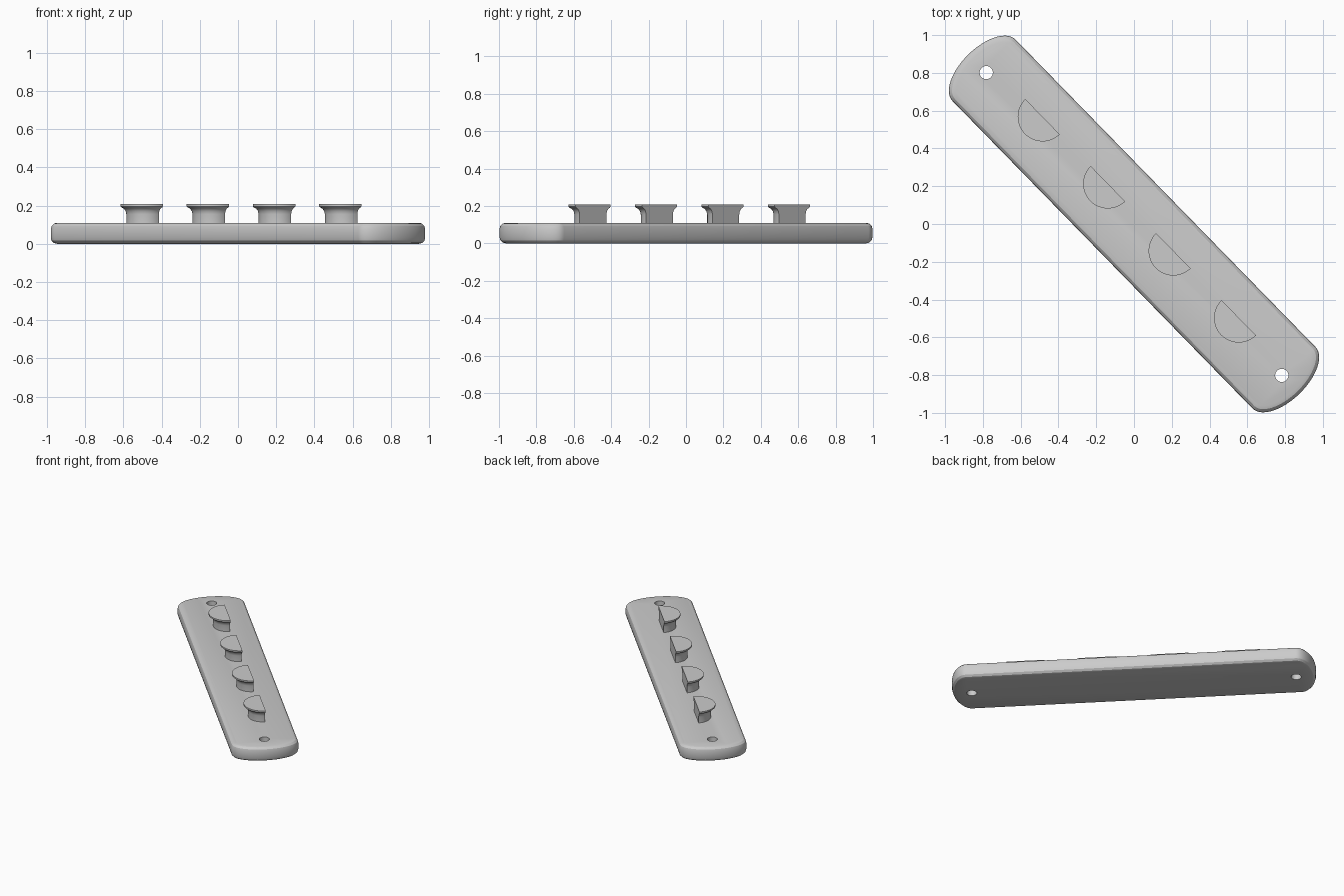
import bpy, bmesh, math
from mathutils import Matrix

if "Cube" in bpy.data.objects:
    bpy.data.objects.remove(bpy.data.objects["Cube"])

TURN = Matrix.Rotation(-math.radians(45.7), 4, 'Z')  # long axis runs diagonally
HALF_W, STRAIGHT, END, THICK = 0.233, 1.137, 0.118, 0.11

gray = bpy.data.materials.new("gray")
gray.use_nodes = True
gray.diffuse_color = (0.6, 0.6, 0.6, 1)
gray.node_tree.nodes["Principled BSDF"].inputs["Base Color"].default_value = (0.6, 0.6, 0.6, 1)


def add_object(name, bm, matrix):
    bmesh.ops.recalc_face_normals(bm, faces=bm.faces)
    mesh = bpy.data.meshes.new(name)
    bm.to_mesh(mesh)
    bm.free()
    mesh.materials.append(gray)
    obj = bpy.data.objects.new(name, mesh)
    bpy.context.collection.objects.link(obj)
    obj.matrix_world = matrix
    return obj


def activate(obj):
    bpy.ops.object.select_all(action='DESELECT')
    obj.select_set(True)
    bpy.context.view_layer.objects.active = obj


# Long plate with shallow elliptical ends
bm = bmesh.new()
outline = []
steps = 32
for side in (1, -1):
    for i in range(steps + 1):
        a = math.pi * (i / steps - 0.5)
        outline.append(bm.verts.new((side * (STRAIGHT + END * math.cos(a)),
                                     side * HALF_W * math.sin(a), 0)))
base = bm.faces.new(outline)
grown = bmesh.ops.extrude_face_region(bm, geom=[base])
bmesh.ops.translate(bm, vec=(0, 0, THICK),
                    verts=[g for g in grown["geom"] if isinstance(g, bmesh.types.BMVert)])
plate = add_object("plate", bm, TURN)
bevel = plate.modifiers.new("rounded_rim", 'BEVEL')
bevel.width, bevel.segments = 0.033, 3
bevel.limit_method, bevel.angle_limit = 'ANGLE', math.radians(60)

# Screw holes through both ends
cutters = []
for u in (-1.12, 1.12):
    bm = bmesh.new()
    bmesh.ops.create_cone(bm, cap_ends=True, segments=32, radius1=0.035, radius2=0.035, depth=0.5)
    cutter = add_object("hole_cutter", bm, TURN @ Matrix.Translation((u, 0, 0)))
    cutter.hide_render = True
    cut = plate.modifiers.new("screw_hole", 'BOOLEAN')
    cut.object, cut.solver = cutter, 'EXACT'
    cutters.append(cutter)
activate(plate)
for name in [m.name for m in plate.modifiers]:
    bpy.ops.object.modifier_apply(modifier=name)
for cutter in cutters:
    bpy.data.objects.remove(cutter)
bpy.ops.object.shade_smooth_by_angle(angle=math.radians(25))

# Half-round pegs: a flared stem profile swept through half a turn
profile = [(0.1, 0.1), (0.1, 0.155), (0.104, 0.172), (0.113, 0.184),
           (0.126, 0.191), (0.131, 0.196), (0.131, 0.207)]
for k, u in enumerate((-0.745, -0.249, 0.247, 0.743)):
    bm = bmesh.new()
    rings = [[bm.verts.new((r * math.cos(a), r * math.sin(a), z))
              for a in (math.pi * (1 + i / 24) for i in range(25))] for r, z in profile]
    for low, high in zip(rings, rings[1:]):
        for i in range(24):
            bm.faces.new((low[i], low[i + 1], high[i + 1], high[i]))
    bm.faces.new(rings[0])
    bm.faces.new(rings[-1])
    bm.faces.new([r[0] for r in rings] + [r[-1] for r in reversed(rings)])
    peg = add_object(f"peg_{k + 1}", bm, TURN @ Matrix.Translation((u, 0.05, 0)))
    activate(peg)
    bpy.ops.object.shade_smooth_by_angle(angle=math.radians(35))
